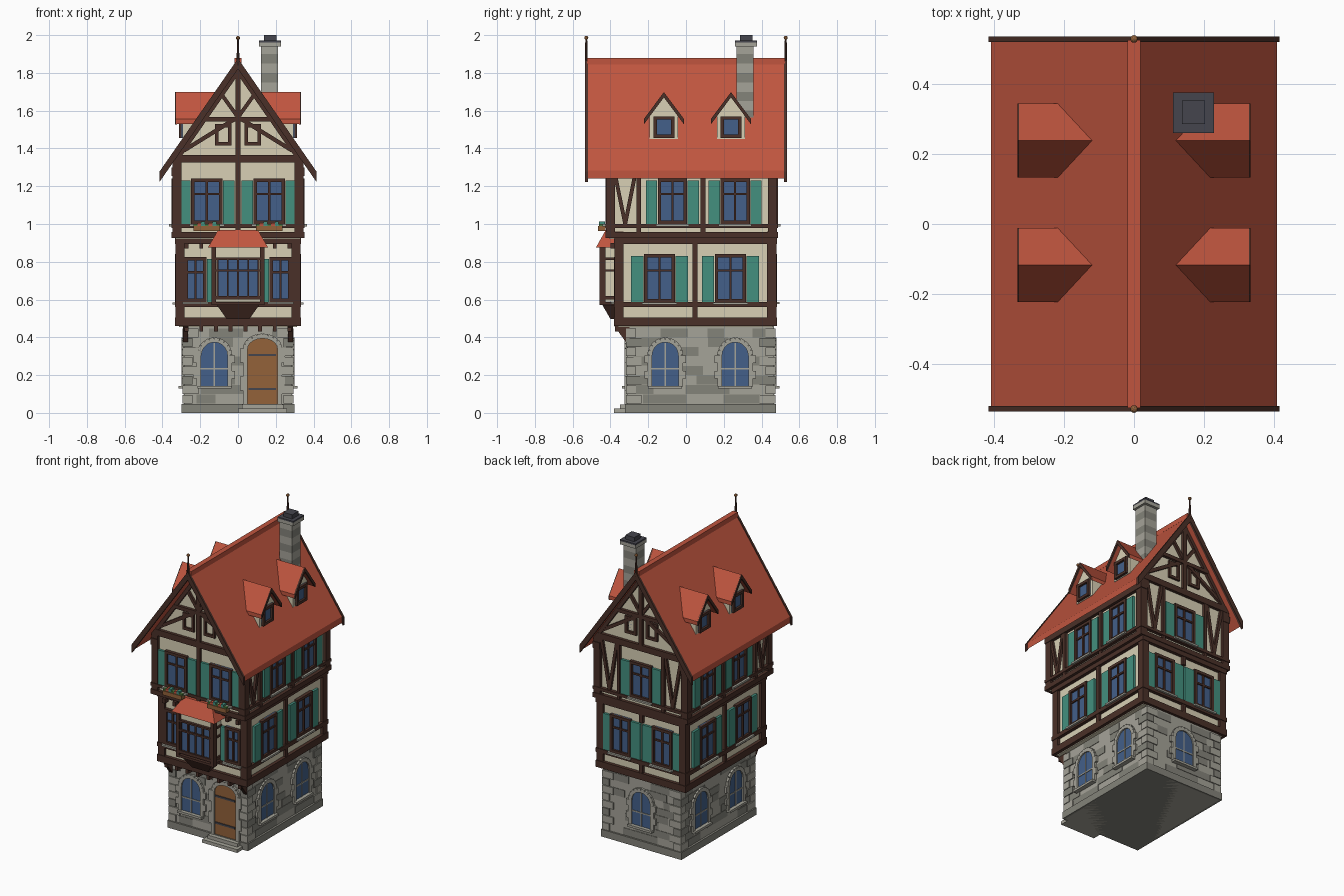
import bpy, bmesh, math, random
from mathutils import Vector, Matrix

if "Cube" in bpy.data.objects:
    bpy.data.objects.remove(bpy.data.objects["Cube"])
random.seed(4)

COLOURS = {"light_stone": "A5A398", "dark_stone": "84837A", "timber": "4A3028", "plaster": "D8D0B5",
           "shutter_teal": "43907F", "glass_blue": "43608A", "roof_red": "C0553F",
           "door_wood": "93623A", "slate": "45454D", "leaf_green": "4F7A3F"}
mats, parts = {}, {}
for n, h in COLOURS.items():
    mats[n] = bpy.data.materials.new(n)
    s = [int(h[i:i + 2], 16) / 255 for i in (0, 2, 4)]
    mats[n].diffuse_color = [((c + .055) / 1.055) ** 2.4 for c in s] + [1]


def bm_for(name, mat):
    return parts.setdefault((name, mat), bmesh.new())


def place(side, u, d, z):
    """wall coordinates: u along the wall, d outward, z up"""
    return {"front": (u, -d, z), "back": (u, d, z), "right": (d, u, z), "left": (-d, u, z)}[side]


def loft(name, mat, side, a, b):
    bm = bm_for(name, mat)
    va, vb = ([bm.verts.new(place(side, *p)) for p in loop] for loop in (a, b))
    n = len(a)
    fs = [bm.faces.new(va), bm.faces.new(vb[::-1])]
    fs += [bm.faces.new((va[i], vb[i], vb[(i + 1) % n], va[(i + 1) % n])) for i in range(n)]
    bmesh.ops.recalc_face_normals(bm, faces=fs)


def prism(name, mat, side, pts, d0, d1):
    loft(name, mat, side, [(u, d0, z) for u, z in pts], [(u, d1, z) for u, z in pts])


def plate(name, mat, side, u0, u1, z0, z1, d0, d1):
    prism(name, mat, side, [(u0, z0), (u1, z0), (u1, z1), (u0, z1)], d0, d1)


def block(name, mat, x0, x1, y0, y1, z0, z1):
    plate(name, mat, "back", x0, x1, z0, z1, y0, y1)


def bar(name, mat, side, p, q, w, d0, d1):
    p, q = Vector(p), Vector(q)
    n = Vector((-(q - p).y, (q - p).x)).normalized() * w / 2
    prism(name, mat, side, [p + n, p - n, q - n, q + n], d0, d1)


def window(name, side, u, w, z0, z1, d, shutters=(), sw=.065, cross=True, sill=True):
    a, b, t = u - w / 2, u + w / 2, .018
    plate(name + "_glass", "glass_blue", side, a, b, z0, z1, d - .01, d + .008)
    for r in ((a, a + t, z0, z1), (b - t, b, z0, z1), (a, b, z0, z0 + t), (a, b, z1 - t, z1)):
        plate(name + "_frames", "timber", side, *r, d - .01, d + .022)
    if cross:
        zt = z0 + (z1 - z0) * .66
        plate(name + "_frames", "timber", side, u - .006, u + .006, z0, z1, d, d + .016)
        plate(name + "_frames", "timber", side, a, b, zt - .006, zt + .006, d, d + .016)
    if sill:
        plate(name + "_sills", "light_stone", side, a - .01, b + .01, z0 - .012, z0, d, d + .036)
    for s in shutters:
        e = u + s * (w / 2 + .003)
        plate(name + "_shutters", "shutter_teal", side, *sorted((e, e + s * sw)), z0, z1 - .01, d, d + .016)


def arc(u, hw, zs, rise, n=10):
    return [(u + hw * math.cos(math.pi * i / n), zs + rise * math.sin(math.pi * i / n)) for i in range(n + 1)]


def arched(name, mat, side, u, hw, z0, zs, rise, d):
    """arched opening with a stone surround"""
    prism(name, mat, side, [(u - hw, z0), (u + hw, z0)] + arc(u, hw, zs, rise), d - .01, d + .006)
    ring = arc(u, hw + .012, zs, rise + .012)
    for p, q in zip(ring, ring[1:]):
        bar("arch_surrounds", "light_stone", side, p, q, .026, d, d + .015)
    for s in (-1, 1):
        for i in range(4):
            h = (zs - z0) / 4
            e = .024 + .016 * (i % 2)
            plate("arch_surrounds", "light_stone", side, *sorted((u + s * hw, u + s * (hw + e))),
                  z0 + i * h, z0 + (i + 1) * h, d, d + .015)


def arched_window(side, u, d):
    arched("ground_glass", "glass_blue", side, u, .07, .14, .305, .07, d)
    plate("ground_window_bars", "light_stone", side, u - .004, u + .004, .14, .37, d, d + .01)
    plate("ground_window_bars", "light_stone", side, u - .07, u + .07, .23, .238, d, d + .01)
    plate("ground_sills", "light_stone", side, u - .09, u + .09, .128, .143, d, d + .03)


# stone ground floor: walls, plinth, darker courses, quoins
GX, GF, GB = .285, .31, .465
G = {"front": GF, "back": GB, "right": GX, "left": GX}
block("ground_walls", "light_stone", -GX, GX, -GF, GB, 0, .46)
block("plinth", "dark_stone", -GX - .014, GX + .014, -GF - .012, GB + .012, 0, .048)
for side, d in G.items():
    lo, hi = (-GX, GX) if side in ("front", "back") else (-GF, GB)
    for r in range(8):
        u = lo + .03 + random.random() * .15
        while u < hi - .06:
            e = min(u + random.uniform(.08, .28), hi - .03)
            plate("dark_courses", "dark_stone", side, u, e, .05 + r * .05, .098 + r * .05, d - .01, d + .003)
            u = e + random.uniform(.1, .4)
for sx in (-1, 1):
    for y, sy in ((-GF, -1), (GB, 1)):
        for r in range(8):
            lx, ly = (.075, .045) if r % 2 else (.045, .075)
            block("quoins", "dark_stone" if r % 4 == 2 else "light_stone",
                  *sorted((sx * (GX + .008), sx * (GX - lx))), *sorted((y + sy * .008, y - sy * ly)),
                  .05 + r * .05, .096 + r * .05)
for side in ("right", "left"):
    for u in (-.11, .26):
        arched_window(side, u, GX)
arched_window("back", 0, GB)
arched_window("front", -.125, GF)

# door with hinges, steps
arched("door", "door_wood", "front", .13, .08, .045, .34, .055, GF)
for z in (.12, .3):
    plate("door_hinges", "slate", "front", .055, .2, z, z + .012, GF, GF + .012)
block("lower_step", "light_stone", .0, .26, -.38, -.3, 0, .022)
block("upper_step", "light_stone", .02, .24, -.35, -.3, .022, .045)

# timber-framed upper floors
FLOORS = {"first_floor": (.36, .46, .312, .455, .93, ((.46, .505), (.56, .588), (.895, .935))),
          "second_floor": (.405, .465, .33, .92, 1.3, ((.925, .957), (.98, 1.0), (1.255, 1.3)))}
for name, (f, b, sd, z0, z1, rails) in FLOORS.items():
    block(name + "_walls", "plaster", -sd, sd, -f, b, z0, z1)
    for side, d in (("front", f), ("back", b), ("right", sd), ("left", sd)):
        gable = side in ("front", "back")
        lo, hi = (-sd, sd) if gable else (-f, b)
        for r in rails:
            if not (gable and r[0] > 1.2):
                plate(name + "_beams", "timber", side, lo - .022, hi + .022, *r, d - .03, d + .022)
        for c, s in ((lo, 1), (hi, -1)):
            plate(name + "_posts", "timber", side, *sorted((c - s * .018, c + s * .03)),
                  z0 + .01, z1 + (.03 if gable else 0), d - .03, d + .018)

F, B, S = FLOORS["first_floor"][:3]
F2, B2, S2 = FLOORS["second_floor"][:3]
for side in ("right", "left"):
    for u in (-.14, .235):
        window("first_floor", side, u, .165, .585, .84, S, (-1, 1))
    for u in (-.072, .26):
        window("second_floor", side, u, .155, 1.0, 1.24, S2, (-1, 1), .06)
    plate("side_posts", "timber", side, .035, .06, .5, .9, S, S + .018)
    for u in (-.25, .09):
        plate("side_posts", "timber", side, u - .012, u + .012, .95, 1.28, S2, S2 + .018)
    for u in (-.375, -.27):
        bar("side_braces", "timber", side, (-.322, 1.0), (u, 1.26), .02, S2, S2 + .016)

# front and back windows
for s in (-1, 1):
    window("first_floor", "front", s * .225, .115, .588, .825, F, (-s,), .03)
    window("first_floor", "back", s * .155, .15, .588, .84, B, (-1, 1), .07)
    window("second_floor", "front", s * .165, .165, 1.0, 1.24, F2, (-1, 1), .062)
    bar("back_braces", "timber", "back", (s * .235, 1.0), (s * .18, 1.33), .02, B2, B2 + .016)
    bar("back_braces", "timber", "back", (s * .235, 1.0), (s * .295, 1.33), .02, B2, B2 + .016)
    plate("back_posts", "timber", "back", s * .165 - .011, s * .165 + .011, .95, 1.33, B2, B2 + .018)
    # flower boxes
    u = s * .165
    plate("flower_boxes", "door_wood", "front", u - .07, u + .07, .962, .99, F2 + .02, F2 + .06)
    for i in range(7):
        p = u - .06 + i * .02
        plate("flowers", ("leaf_green", "roof_red", "shutter_teal")[i % 3], "front", p - .01, p + .01,
              .985, 1.0 + .006 * (i % 3), F2 + .025, F2 + .055)
    # corner brackets under the overhang
    loft("corner_brackets", "timber", "front", [(s * .265, .3, .35), (s * .265, .3, .46), (s * .265, .38, .46)],
         [(s * .29, .3, .35), (s * .29, .3, .46), (s * .29, .38, .46)])
window("second_floor", "back", 0, .16, 1.0, 1.24, B2, (-1, 1), .065)
plate("front_post", "timber", "front", -.013, .013, .95, 1.33, F2, F2 + .018)
for z in ((.5, .58), (.84, .9)):
    plate("back_posts", "timber", "back", -.013, .013, *z, B, B + .018)
for i in range(8):  # joist ends
    u = -.273 + i * .078
    plate("joist_ends", "timber", "front", u - .01, u + .01, .43, .462, .3, .375)
    plate("joist_ends", "timber", "front", u - .01, u + .01, .87, .9, .35, .4)

# bay window
plate("bay_walls", "plaster", "front", -.125, .125, .59, .89, .35, .44)
plate("bay_glass", "glass_blue", "front", -.11, .11, .62, .815, .43, .446)
for u in (-.128, .128):
    plate("bay_frame", "timber", "front", u - .012, u + .012, .57, .89, .425, .458)
for u in (-.108, -.054, 0, .054, .108):
    plate("bay_frame", "timber", "front", u - .005, u + .005, .615, .815, .43, .455)
for z0, z1 in ((.572, .588), (.6, .62), (.748, .76), (.81, .822)):
    plate("bay_frame", "timber", "front", -.135, .135, z0, z1, .35, .458)


def rect(w, d0, d1, z):
    return [(-w, d0, z), (w, d0, z), (w, d1, z), (-w, d1, z)]


loft("bay_base", "timber", "front", rect(.06, .35, .4, .497), rect(.115, .35, .445, .575))
loft("bay_roof", "roof_red", "front", rect(.16, .35, .477, .875), rect(.105, .35, .425, .968))

# main roof
TOP, K, T = 1.87, 1.44, .042


def chevron(hw, top, k, t, c=0):
    return [(c - hw, top - k * hw), (c, top), (c + hw, top - k * hw),
            (c + hw, top - k * hw - t), (c, top - t), (c - hw, top - k * hw - t)]


prism("main_roof", "roof_red", "back", chevron(.408, TOP, K, T), -.525, .525)
block("ridge_cap", "roof_red", -.018, .018, -.525, .525, 1.845, 1.878)
for side, d, in (("front", F2), ("back", B2)):
    prism("bargeboards", "timber", side, chevron(.415, TOP + .006, K, .055), .52, .535)
    # gable wall, timbers and attic windows
    prism("gable_walls", "plaster", side, [(-.33, 1.28), (.33, 1.28), (.33, 1.35), (0, 1.835), (-.33, 1.35)], d - .04, d)
    for r in ((-.345, .345, 1.325, 1.366), (-.19, .19, 1.543, 1.567), (-.014, .014, 1.36, 1.82)):
        plate("gable_timbers", "timber", side, *r, d - .01, d + .02)
    for s in (-1, 1):
        bar("gable_timbers", "timber", side, (s * .34, 1.325), (0, 1.815), .03, d - .01, d + .018)
        bar("gable_timbers", "timber", side, (s * .285, 1.39), (s * .01, 1.56), .022, d - .01, d + .016)
        bar("gable_timbers", "timber", side, (0, 1.565), (s * .09, 1.69), .02, d - .01, d + .016)
        window("attic", side, s * .078, .085, 1.415, 1.53, d - .008, cross=False, sill=False)
    # finials
    y = -.528 if side == "front" else .528
    bmesh.ops.create_cone(bm_for("finials", "timber"), cap_ends=True, segments=8, radius1=.008, radius2=.005,
                          depth=.14, matrix=Matrix.Translation((0, y, 1.91)))
    bmesh.ops.create_icosphere(bm_for("finial_balls", "door_wood"), subdivisions=2, radius=.011,
                               matrix=Matrix.Translation((0, y, 1.985)))

# dormers, running back into the roof slope
for side in ("right", "left"):
    for c in (-.117, .238):
        ch = chevron(.106, 1.698, 1.34, .026, c)
        loft("dormer_roofs", "roof_red", side, [(u, .328, z) for u, z in ch],
             [(u, (TOP - z) / K - .012, z) for u, z in ch])
        prism("dormer_bargeboards", "timber", side, chevron(.106, 1.698, 1.34, .028, c), .322, .333)
        prism("dormer_walls", "plaster", side, [(c - .075, 1.45), (c + .075, 1.45), (c + .075, 1.575),
                                                (c, 1.68), (c - .075, 1.575)], .15, .295)
        window("dormer", side, c, .11, 1.455, 1.57, .29, cross=False, sill=False)

# chimney
for i in range(9):
    block("chimney_courses", ("light_stone", "dark_stone")[i % 2], .122, .213, .268, .358, 1.5 + i * .05, 1.55 + i * .05)
block("chimney_collar", "light_stone", .112, .228, .26, .375, 1.94, 1.962)
block("chimney_cap", "slate", .112, .228, .26, .375, 1.962, 1.972)
block("chimney_pot", "slate", .137, .203, .285, .352, 1.972, 2.0)

# turn the collected meshes into objects
for (name, mat), bm in parts.items():
    me = bpy.data.meshes.new(name)
    bm.to_mesh(me)
    bm.free()
    me.materials.append(mats[mat])
    bpy.context.collection.objects.link(bpy.data.objects.new(name, me))

for m in bpy.data.materials:
    if m.users and not m.is_grease_pencil:
        m.use_nodes = True
        m.node_tree.nodes["Principled BSDF"].inputs["Base Color"].default_value = m.diffuse_color
